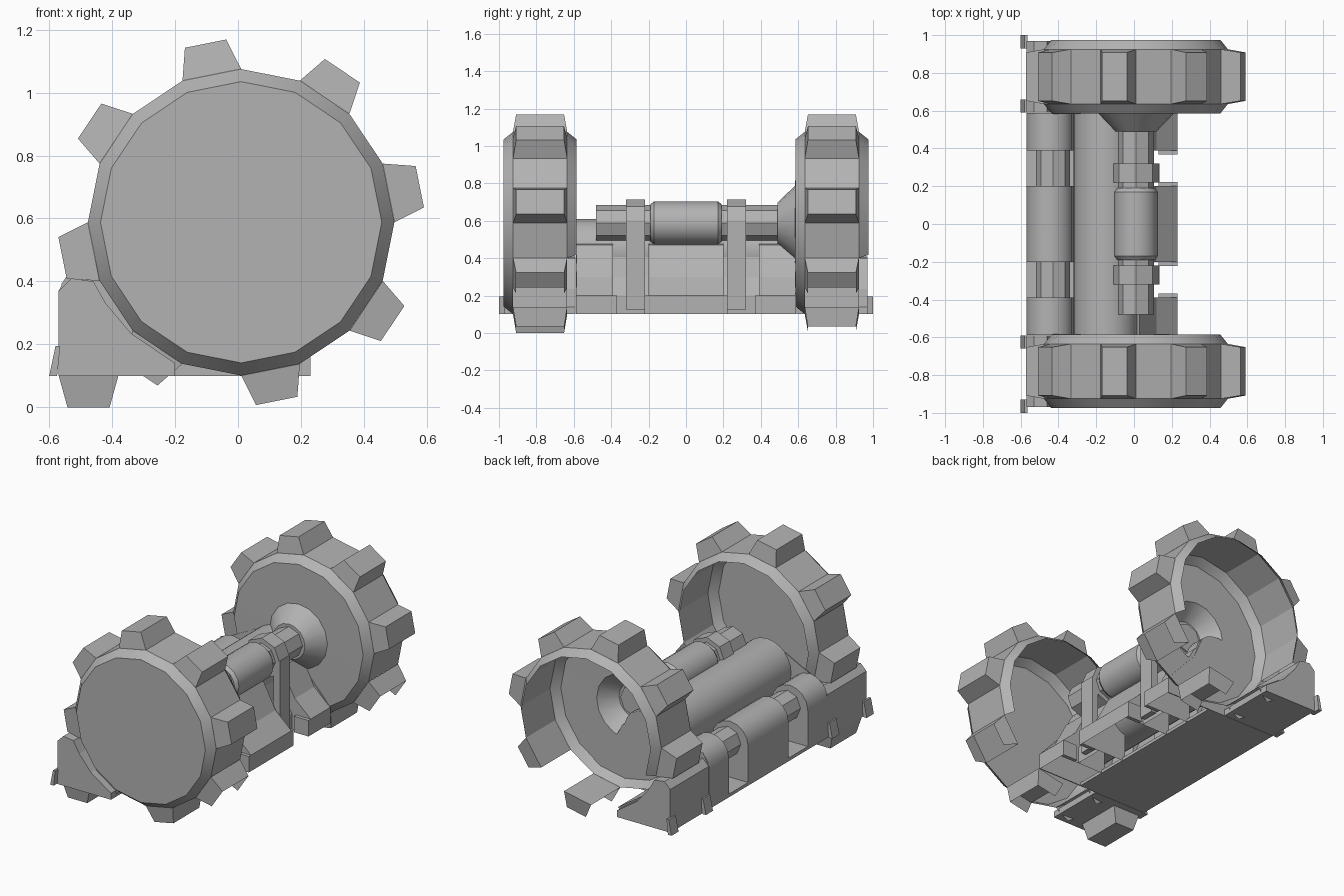
import bpy, bmesh, math
from mathutils import Vector

if "Cube" in bpy.data.objects:
    bpy.data.objects.remove(bpy.data.objects["Cube"])

grey = bpy.data.materials.new("plain_grey")
grey.diffuse_color = (0.45, 0.45, 0.45, 1)
grey.use_nodes = True
grey.node_tree.nodes["Principled BSDF"].inputs["Base Color"].default_value = grey.diffuse_color
WX, WZ = 0.01, 0.588      # wheel axis


def finish(name, bm, smooth=None, drop=None):
    bmesh.ops.recalc_face_normals(bm, faces=bm.faces)
    if drop:
        gone = [f for f in bm.faces if drop(f)]
        bmesh.ops.delete(bm, geom=gone, context='FACES')
    me = bpy.data.meshes.new(name)
    bm.to_mesh(me)
    bm.free()
    me.materials.append(grey)
    ob = bpy.data.objects.new(name, me)
    bpy.context.collection.objects.link(ob)
    if smooth:
        bpy.ops.object.select_all(action='DESELECT')
        ob.select_set(True)
        bpy.context.view_layer.objects.active = ob
        bpy.ops.object.shade_smooth_by_angle(angle=math.radians(smooth))
    return ob


def extrude_y(name, pts, y0, y1, smooth=None, drop=None):
    """Extrude an (x, z) outline along y."""
    bm = bmesh.new()
    a = [bm.verts.new((x, y0, z)) for x, z in pts]
    b = [bm.verts.new((x, y1, z)) for x, z in pts]
    n = len(pts)
    bm.faces.new(a)
    bm.faces.new(b[::-1])
    for i in range(n):
        bm.faces.new((a[i], b[i], b[(i + 1) % n], a[(i + 1) % n]))
    return finish(name, bm, smooth, drop)


def lathe_y(name, profile, cx, cz, n, smooth=None, drop=None):
    """Revolve (y, radius) rings round an axis along y, capped at both ends."""
    bm = bmesh.new()
    rings = [[bm.verts.new((cx + r * math.cos(2 * math.pi * i / n), y,
                            cz + r * math.sin(2 * math.pi * i / n)))
              for i in range(n)] for y, r in profile]
    for p, q in zip(rings, rings[1:]):
        for i in range(n):
            j = (i + 1) % n
            bm.faces.new((p[i], q[i], q[j], p[j]))
    bm.faces.new(rings[0])
    bm.faces.new(rings[-1][::-1])
    return finish(name, bm, smooth, drop)


def underside(f):
    """Lower wheel faces that look down, and the open +y side."""
    f.normal_update()
    low = f.calc_center_median().z < 0.42
    return f.normal.y > 0.95 and len(f.verts) > 4 or \
        low and f.normal.z < -0.3 and f.normal.y > -0.25


def tread(name, cx, cz, ang, yc, drop=None):
    """Tapered block; (cx, cz) is the middle of its base."""
    d = Vector((math.cos(ang), 0, math.sin(ang)))
    t = Vector((-d.z, 0, d.x))
    bm = bmesh.new()
    rings = []
    for h, w, l in ((0, 0.095, 0.145), (0.101, 0.067, 0.128)):
        rings.append([bm.verts.new(Vector((cx, yc, cz)) + d * h + t * w * s + Vector((0, l * u, 0)))
                      for s, u in ((-1, -1), (1, -1), (1, 1), (-1, 1))])
    for i in range(4):
        j = (i + 1) % 4
        bm.faces.new((rings[0][i], rings[0][j], rings[1][j], rings[1][i]))
    bm.faces.new(rings[0][::-1])
    bm.faces.new(rings[1])
    finish(name, bm, None, drop)


# wheels: disc on the -y side, open on the +y side and underneath
for side, yc in (("front", -0.78), ("rear", 0.78)):
    rings = [(yc - 0.195, 0.447), (yc - 0.145, 0.487), (yc + 0.145, 0.487), (yc + 0.195, 0.447)]
    if side == "rear":
        # hub cone carries on into the disc of the rear wheel
        rings = [(0.49, 0.11), (0.584, 0.2)] + rings
    lathe_y(side + "_wheel", rings, WX, WZ, 16, 20,
            lambda f: f.calc_center_median().y > 0.62 and underside(f) or
            f.calc_center_median().y < 0 and underside(f))
    for k in range(8):
        a = math.radians(11.25 + 45 * k)
        tread(side + "_tread", WX + 0.478 * math.cos(a), WZ + 0.478 * math.sin(a), a, yc,
              underside)
tread("loose_tread", -0.475, 0.101, -math.pi / 2, -0.78)

# axle
lathe_y("axle_rod", [(-0.48, 0.095), (0.5, 0.095)], WX, WZ, 8)
lathe_y("axle_sleeve", [(-0.19, 0.1), (-0.17, 0.116), (0.17, 0.116), (0.19, 0.1)],
        WX, WZ, 16, 30)

# main tube behind the axle
lathe_y("main_tube", [(-0.585, 0.17), (0.585, 0.17)], -0.15, 0.44, 24, 30)


def rear_outline(x0, x1, r):
    """Round-topped housing outline standing on the floor."""
    arc = [(-0.445 + r * math.cos(math.pi * i / 8), 0.345 + r * math.sin(math.pi * i / 8))
           for i in range(9)]
    return [(x0, 0.1), (x1, 0.1)] + arc


def open_below(f):
    return f.normal.z < -0.9 or f.normal.x < -0.9


# rear housing and front blocks, the blocks open underneath
lathe_y("rear_rod", [(-0.45, 0.09), (0.45, 0.09)], -0.43, 0.345, 8)
front = [(-0.1, 0.1), (0.23, 0.1), (0.23, 0.2), (0.12, 0.3), (0.03, 0.47), (-0.1, 0.53)]
short = [(-0.1, 0.1), (0.1, 0.1), (0.1, 0.2), (0.04, 0.3), (0.0, 0.47), (-0.1, 0.53)]
for y0, y1 in ((-0.2, 0.2), (0.39, 0.585), (-0.585, -0.39)):
    extrude_y("rear_housing", rear_outline(-0.57, -0.32, 0.125), y0, y1, 30)
    extrude_y("front_block", front, y0, y1, None, open_below)

floor = [(-0.57, 0.1), (-0.08, 0.1), (-0.08, 0.12), (-0.57, 0.12)]
extrude_y("floor_plate", floor, -0.585, 0.585)

fender = [(-0.57, 0.1), (-0.2, 0.1), (-0.2, 0.14), (-0.34, 0.235), (-0.42, 0.33),
          (-0.46, 0.40), (-0.53, 0.41), (-0.57, 0.37)]
wall = [(-0.57, 0.1), (0.23, 0.1), (0.23, 0.2), (0.03, 0.42), (-0.03, 0.56),
        (-0.15, 0.61), (-0.27, 0.56), (-0.45, 0.47), (-0.53, 0.44), (-0.57, 0.37)]
tab = [(-0.575, 0.1), (-0.6, 0.1), (-0.58, 0.195), (-0.565, 0.195)]
strap = [(0.09, 0.125), (0.135, 0.125), (0.135, 0.6), (0.09, 0.6)]
for s in (-1, 1):
    extrude_y("recessed_block", short, *sorted((s * 0.2, s * 0.39)), None, open_below)
    # straps holding the axle
    extrude_y("axle_strap", strap, *sorted((s * 0.22, s * 0.32)))
    lathe_y("axle_strap_ring", [(s * 0.27 - 0.05, 0.125), (s * 0.27 + 0.05, 0.125)], WX, WZ, 8)
    # fenders, end walls and clips
    extrude_y("fender", fender, *sorted((s * 0.59, s * 0.97)))
    extrude_y("end_wall", wall, *sorted((s * 0.582, s * 0.588)))
    for y0, y1 in ((0.59, 0.66), (0.93, 1.0)):
        extrude_y("clip", tab, *sorted((s * y0, s * y1)))
    for y in (0.21, 0.38):
        extrude_y("edge_rib", [(0.13, 0.1), (0.23, 0.1), (0.23, 0.2), (0.13, 0.2)],
                  s * y - 0.012, s * y + 0.012)
